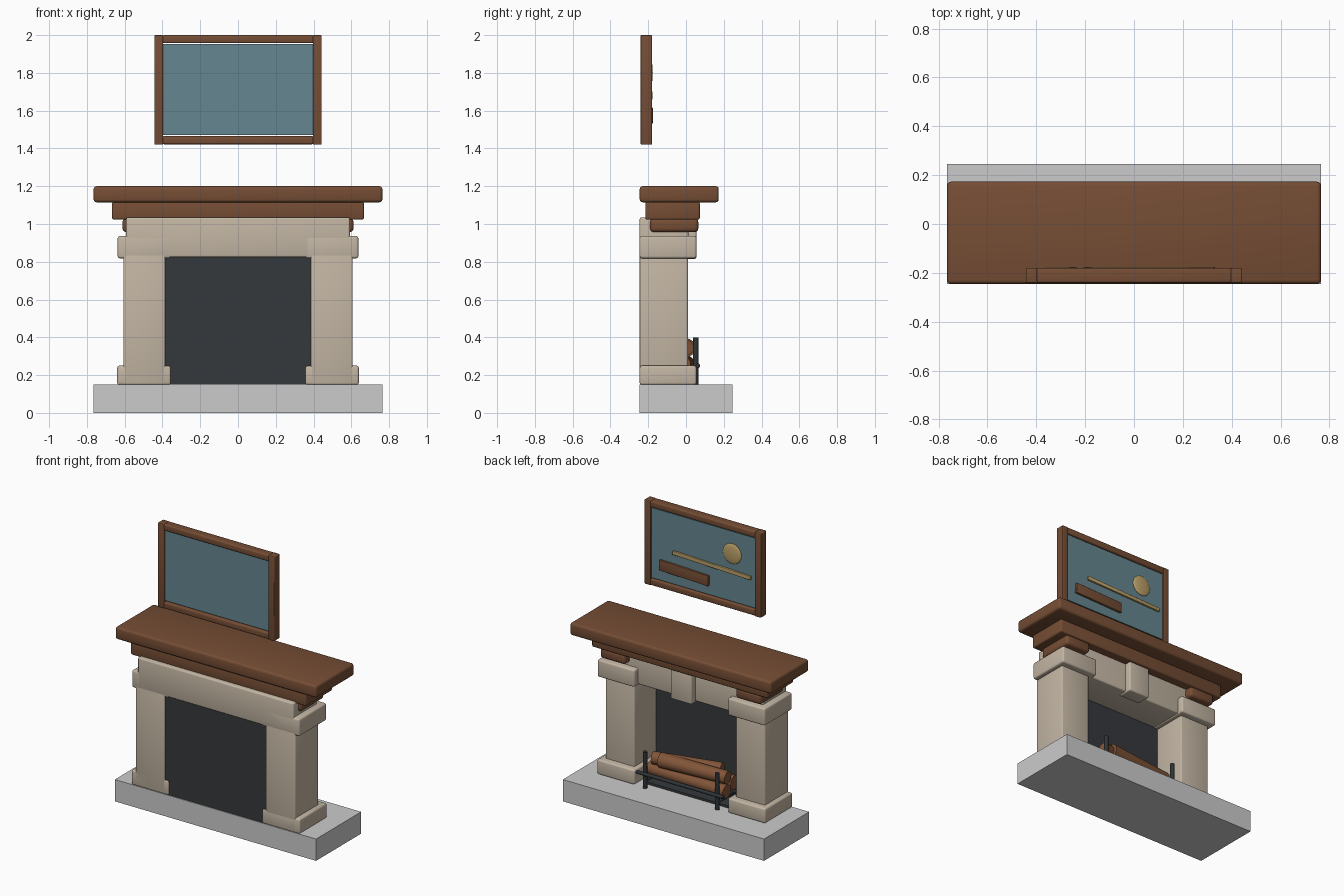
import bpy, bmesh, math
from mathutils import Vector

if "Cube" in bpy.data.objects:
    bpy.data.objects.remove(bpy.data.objects["Cube"])


def material(name, rgb):
    m = bpy.data.materials.new(name)
    m.diffuse_color = (*rgb, 1)
    m.use_nodes = True
    m.node_tree.nodes["Principled BSDF"].inputs["Base Color"].default_value = m.diffuse_color
    return m


STONE = material("stone", (0.55, 0.47, 0.37))
WOOD = material("wood", (0.18, 0.075, 0.035))
DARK = material("soot", (0.035, 0.04, 0.045))
IRON = material("iron", (0.03, 0.035, 0.04))
BARK = material("bark", (0.22, 0.09, 0.04))
BLUE = material("canvas", (0.13, 0.24, 0.28))
GOLD = material("gold", (0.5, 0.35, 0.14))


def finish(bm, name, mat):
    me = bpy.data.meshes.new(name)
    bm.to_mesh(me)
    bm.free()
    ob = bpy.data.objects.new(name, me)
    bpy.context.collection.objects.link(ob)
    if mat:
        me.materials.append(mat)
    bpy.ops.object.select_all(action='DESELECT')
    ob.select_set(True)
    bpy.context.view_layer.objects.active = ob
    bpy.ops.object.shade_smooth_by_angle(angle=math.radians(35))
    return ob


def box(name, x, y, z, mat=None, bevel=0.0, tilt=0.0):
    bm = bmesh.new()
    bmesh.ops.create_cube(bm, size=1)
    for v in bm.verts:
        v.co = Vector((v.co.x * (x[1] - x[0]), v.co.y * (y[1] - y[0]), v.co.z * (z[1] - z[0])))
    if bevel:
        bmesh.ops.bevel(bm, geom=bm.edges[:], offset=bevel, segments=3, profile=0.5, affect='EDGES')
    ob = finish(bm, name, mat)
    ob.location = [(a[0] + a[1]) / 2 for a in (x, y, z)]
    ob.rotation_euler.y = tilt
    return ob


def rod(name, a, b, r, mat, r2=None, sides=16):
    a, b = Vector(a), Vector(b)
    bm = bmesh.new()
    bmesh.ops.create_cone(bm, cap_ends=True, segments=sides, radius1=r,
                          radius2=r if r2 is None else r2, depth=(b - a).length)
    ob = finish(bm, name, mat)
    ob.location = (a + b) / 2
    ob.rotation_mode = 'QUATERNION'
    ob.rotation_quaternion = (b - a).to_track_quat('Z', 'Y')
    return ob


def ball(name, at, scale, mat):
    bm = bmesh.new()
    bmesh.ops.create_uvsphere(bm, u_segments=24, v_segments=12, radius=1)
    bmesh.ops.scale(bm, vec=scale, verts=bm.verts)
    finish(bm, name, mat).location = at


def pair(name, x, y, z, mat, bevel):
    box(name + "_left", (-x[1], -x[0]), y, z, mat, bevel)
    box(name + "_right", x, y, z, mat, bevel)


BACK = -0.245

# Hearth and stone surround
box("hearth", (-0.765, 0.765), (BACK, 0.245), (0, 0.15))
pair("pillar", (0.385, 0.607), (BACK, 0.01), (0.15, 0.84), STONE, 0.008)
pair("pillar_base", (0.355, 0.64), (BACK, 0.055), (0.148, 0.25), STONE, 0.012)
pair("pillar_capital", (0.355, 0.637), (BACK, 0.055), (0.818, 0.937), STONE, 0.012)
box("lintel", (-0.592, 0.592), (BACK, 0.012), (0.824, 1.035), STONE, 0.01)
box("keystone", (-0.08, 0.08), (-0.05, 0.055), (0.815, 1.03), STONE, 0.01)

# Firebox
box("firebox_back", (-0.387, 0.387), (-0.24, -0.225), (0.15, 0.825), DARK)
box("ash_bed", (-0.32, 0.32), (-0.22, 0.0), (0.15, 0.165), DARK)

# Mantel
pair("corbel", (0.42, 0.612), (-0.19, 0.065), (0.957, 1.03), WOOD, 0.02)
box("mantel_moulding", (-0.667, 0.667), (-0.215, 0.073), (1.023, 1.117), WOOD, 0.01)
box("mantel_shelf", (-0.765, 0.765), (BACK, 0.173), (1.115, 1.2), WOOD, 0.016)

# Iron grate
for i, y in enumerate((-0.15, -0.08, -0.01)):
    rod(f"grate_bar_{i}", (-0.3, y, 0.215), (0.3, y, 0.215), 0.01, IRON)
rod("grate_front_rail", (-0.33, 0.063, 0.25), (0.33, 0.063, 0.25), 0.012, IRON)
for side, s in (("left", -1), ("right", 1)):
    x = 0.275 * s
    rod(f"grate_post_{side}", (x, 0.052, 0.15), (x, 0.052, 0.4), 0.014, IRON)
    rod(f"grate_runner_{side}", (x, -0.17, 0.2), (x, 0.052, 0.2), 0.011, IRON)
    rod(f"grate_rear_leg_{side}", (x, -0.165, 0.15), (x, -0.165, 0.21), 0.012, IRON)

# Logs
rod("log_lower_front", (-0.31, 0.0, 0.26), (0.29, -0.015, 0.26), 0.045, BARK, 0.04)
rod("log_lower_rear", (-0.28, -0.13, 0.265), (0.3, -0.115, 0.265), 0.048, BARK, 0.044)
rod("log_upper_a", (-0.29, -0.04, 0.335), (0.19, -0.0, 0.345), 0.044, BARK, 0.05)
rod("log_upper_b", (0.25, 0.0, 0.345), (-0.2, -0.11, 0.345), 0.042, BARK)

# Framed picture
pair("frame_stile", (0.397, 0.443), (-0.24, -0.18), (1.42, 2.0), WOOD, 0.005)
for name, z in (("top", (1.957, 2.0)), ("bottom", (1.422, 1.465))):
    box("frame_rail_" + name, (-0.4, 0.4), (-0.24, -0.18), z, WOOD, 0.008)
box("picture_panel", (-0.4, 0.4), (-0.225, -0.19), (1.471, 1.952), BLUE)
box("picture_block", (-0.045, 0.33), (-0.192, -0.175), (1.538, 1.61), WOOD, 0.003, -0.03)
box("picture_strip", (-0.365, 0.23), (-0.192, -0.177), (1.668, 1.694), GOLD, 0.003, -0.03)
ball("picture_disc", (-0.22, -0.188, 1.8), (0.07, 0.012, 0.07), GOLD)
